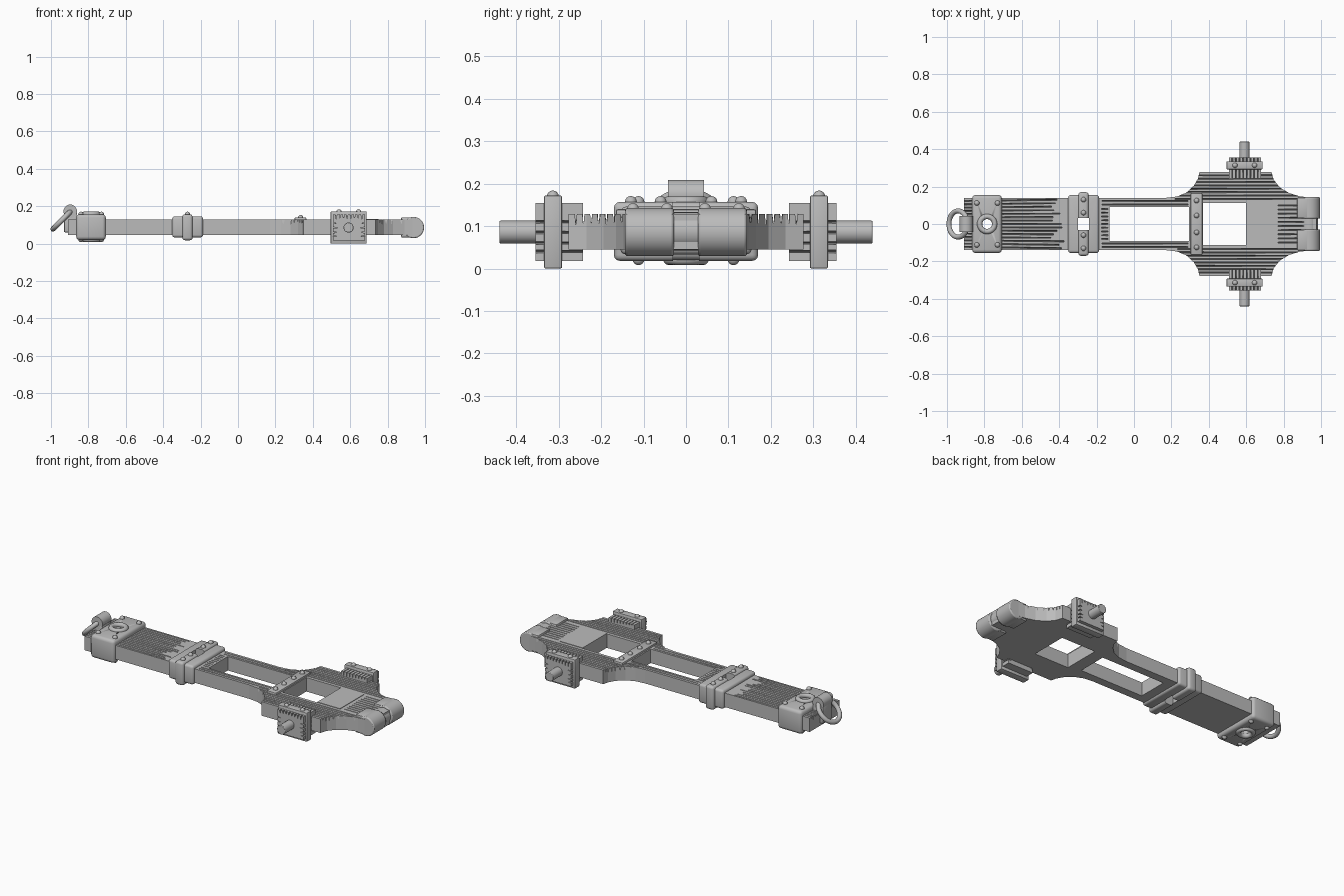
import bpy, bmesh, math, random
from mathutils import Matrix, Vector

random.seed(4)
old = bpy.data.objects.get("Cube")
if old:
    bpy.data.objects.remove(old, do_unlink=True)

GREY = (0.5, 0.5, 0.5, 1)
mat = bpy.data.materials.new("plain grey")
mat.use_nodes = True
mat.diffuse_color = GREY
mat.node_tree.nodes["Principled BSDF"].inputs["Base Color"].default_value = GREY


def finish(name, bm, smooth=True):
    bmesh.ops.recalc_face_normals(bm, faces=bm.faces)
    me = bpy.data.meshes.new(name)
    bm.to_mesh(me)
    bm.free()
    me.materials.append(mat)
    ob = bpy.data.objects.new(name, me)
    bpy.context.collection.objects.link(ob)
    if smooth:
        activate(ob)
        bpy.ops.object.shade_smooth_by_angle(angle=math.radians(35))
    return ob


def activate(ob):
    bpy.ops.object.select_all(action='DESELECT')
    ob.select_set(True)
    bpy.context.view_layer.objects.active = ob


def apply_mod(ob, kind, **settings):
    activate(ob)
    m = ob.modifiers.new(kind, kind)
    for key, value in settings.items():
        setattr(m, key, value)
    bpy.ops.object.modifier_apply(modifier=m.name)


def box(name, x, y, z, bevel=0.0, segments=2):
    bm = bmesh.new()
    bmesh.ops.create_cube(bm, size=1)
    for v in bm.verts:
        v.co = [lo + (c + 0.5) * (hi - lo) for c, (lo, hi) in zip(v.co, (x, y, z))]
    ob = finish(name, bm, False)
    if bevel:
        apply_mod(ob, 'BEVEL', width=bevel, segments=segments)
        bpy.ops.object.shade_smooth_by_angle(angle=math.radians(35))
    return ob


def cylinder(name, centre, radius, length, axis='Z', sides=32, bevel=0.0):
    bm = bmesh.new()
    rot = Matrix.Rotation(math.pi / 2, 4, 'X') if axis == 'Y' else Matrix()
    bmesh.ops.create_cone(bm, cap_ends=True, segments=sides, radius1=radius, radius2=radius,
                          depth=length, matrix=Matrix.Translation(centre) @ rot)
    ob = finish(name, bm)
    if bevel:
        apply_mod(ob, 'BEVEL', width=bevel, segments=2)
    return ob


def torus(name, centre, major, minor, tilt=0.0, n=40, m=12):
    bm = bmesh.new()
    mx = Matrix.Translation(centre) @ Matrix.Rotation(tilt, 4, 'Y')
    grid = []
    for i in range(n):
        a = math.tau * i / n
        row = []
        for j in range(m):
            b = math.tau * j / m
            r = major + minor * math.cos(b)
            row.append(bm.verts.new(mx @ Vector((r * math.cos(a), r * math.sin(a), minor * math.sin(b)))))
        grid.append(row)
    for i in range(n):
        for j in range(m):
            k, l = (i + 1) % n, (j + 1) % m
            bm.faces.new((grid[i][j], grid[k][j], grid[k][l], grid[i][l]))
    return finish(name, bm)


def rivets(name, points, z, radius=0.014):
    bm = bmesh.new()
    for x, y in points:
        bmesh.ops.create_uvsphere(bm, u_segments=14, v_segments=8, radius=radius,
                                  matrix=Matrix.Translation((x, y, z)))
    return finish(name, bm)


def cut(ob, cutter, keep=False):
    apply_mod(ob, 'BOOLEAN', object=cutter, operation='DIFFERENCE', solver='EXACT')
    if not keep:
        bpy.data.objects.remove(cutter, do_unlink=True)


def grooves(lines):
    """Tapering V-shaped wedges; each line is start, end, sideways and downward direction."""
    bm = bmesh.new()
    for start, end, side, down in lines:
        ends = []
        for p, w in ((start, 0.0052), (end, 0.0028)):
            p, s, d = Vector(p), Vector(side) * w, Vector(down)
            ends.append([bm.verts.new(q) for q in (p - s - d * 0.01, p + s - d * 0.01, p + d * 0.024)])
        bm.faces.new(ends[0])
        bm.faces.new(ends[1][::-1])
        for i in range(3):
            j = (i + 1) % 3
            bm.faces.new((ends[0][i], ends[0][j], ends[1][j], ends[1][i]))
    return finish("groove_cutter", bm, False)


# Timber body: outline mirrored across the long axis
TOP, BOTTOM = 0.128, 0.045
half = [(-0.91, 0.14), (0.17, 0.14), (0.23, 0.147), (0.28, 0.168), (0.32, 0.205), (0.342, 0.243),
        (0.35, 0.277), (0.735, 0.277), (0.748, 0.235), (0.78, 0.195), (0.83, 0.165), (0.89, 0.147),
        (0.975, 0.14)]
bm = bmesh.new()
face = bm.faces.new([bm.verts.new((x, y, BOTTOM)) for x, y in half + [(x, -y) for x, y in half[::-1]]])
up = bmesh.ops.extrude_face_region(bm, geom=[face])
bmesh.ops.translate(bm, vec=(0, 0, TOP - BOTTOM), verts=[v for v in up["geom"] if isinstance(v, bmesh.types.BMVert)])
body = finish("timber_body", bm, False)
for x0, x1, w in ((-0.13, 0.295, 0.09), (0.37, 0.6, 0.113)):
    cut(body, box("window_cutter", (x0, x1), (-w, w), (0, 0.3)))

# Weathered grain cut into the top of the timber
lines = []


def grain(x0, x1, y, skew=0.0):
    a, b = (x0, y + skew, TOP), (x1, y - skew, TOP)
    if random.random() < 0.5:
        a, b = b, a
    lines.append((a, b, (0, 1, 0), (0, 0, -1)))


for i in range(15):
    y = -0.126 + i * 0.018
    grain(-0.93, -0.37 - random.uniform(0, 0.08), y, -y * 0.03)
for i in range(9):
    grain(-0.175, -0.14, -0.08 + i * 0.02)
for s in (-1, 1):
    for y in (0.104, 0.123):
        grain(-0.17, 0.29, s * y)
    for i in range(8):
        grain(0.2 + random.uniform(0, 0.08), 0.99 - random.uniform(0, 0.12), s * (0.134 + i * 0.018))
for i in range(10):
    grain(0.77, 0.91, -0.099 + i * 0.022)
cut(body, grooves(lines))

# Rounded end cap with an eyelet
end_cap = box("end_cap", (-0.865, -0.707), (-0.155, 0.155), (0.02, 0.157), 0.018, 3)
eyelet = [torus("eyelet_top", (-0.785, 0, 0.157), 0.04, 0.014), torus("eyelet_bottom", (-0.785, 0, 0.022), 0.04, 0.014)]
bore = cylinder("bore_cutter", (-0.785, 0, 0.1), 0.03, 0.5)
cut(body, bore, True)
cut(end_cap, bore)
corners = [(x, y) for x in (-0.84, -0.73) for y in (-0.112, 0.112)]
rivets("end_cap_rivets_top", corners, 0.157)
rivets("end_cap_rivets_bottom", corners, 0.022)

# Tow ring held by a curled eye
torus("tow_ring", (-0.94, 0, 0.127), 0.07, 0.0135, -math.pi / 4)
cylinder("ring_eye", (-0.897, 0, 0.173), 0.036, 0.084, 'Y')
box("ring_eye_strap", (-0.93, -0.86), (-0.042, 0.042), (0.06, 0.165), 0.006)

# Middle collar with raised band and a square slot
slot = box("slot_cutter", (-0.3, -0.24), (-0.031, 0.031), (-0.1, 0.4))
cut(body, slot, True)
for name, x, w, z in (("collar", (-0.352, -0.187), 0.155, (0.033, 0.146)),
                      ("collar_band", (-0.298, -0.243), 0.17, (0.018, 0.157))):
    cut(box(name, x, (-w, w), z, 0.014, 3), slot, True)
bpy.data.objects.remove(slot, do_unlink=True)
rivets("collar_rivets", [(-0.27, y) for y in (-0.13, -0.06, 0.06, 0.13)], 0.157)

# Cross strap between the two windows
box("cross_strap", (0.303, 0.365), (-0.165, 0.165), (0.12, 0.14), 0.005)
rivets("cross_strap_rivets", [(0.335, y) for y in (-0.125, -0.045, 0.045, 0.125)], 0.14)

# Smooth panel behind the second window
box("inner_panel", (0.6, 0.75), (-0.113, 0.113), (0.1, 0.131))

# Axle blocks on both sides
for s, side in ((1, "back"), (-1, "front")):
    def span(a, b):
        return tuple(sorted((s * a, s * b)))
    block = box("axle_block_" + side, (0.508, 0.678), span(0.243, 0.355), (0.018, 0.155))
    marks = []
    for i in range(8):
        x = 0.525 + i * 0.0195
        marks.append(((x, s * 0.37, 0.155), (x, s * 0.23, 0.155), (1, 0, 0), (0, 0, -1)))
    for z in (0.04, 0.06, 0.085, 0.11):
        marks.append(((0.508, s * 0.37, z), (0.508, s * 0.23, z), (0, 0, 1), (1, 0, 0)))
        marks.append(((0.678, s * 0.37, z), (0.678, s * 0.23, z), (0, 0, 1), (-1, 0, 0)))
    cut(block, grooves(marks))
    box("axle_strap_" + side, (0.495, 0.687), span(0.292, 0.335), (0, 0.172), 0.004)
    rivets("axle_strap_rivets_" + side, [(x, s * 0.314) for x in (0.54, 0.645)], 0.17)
    cylinder("axle_" + side, (0.591, s * 0.375, 0.086), 0.027, 0.13, 'Y', 24, 0.003)

# Hinge knuckles at the far end
for s, side in ((1, "back"), (-1, "front")):
    cylinder("hinge_knuckle_" + side, (0.938, s * 0.086, 0.086), 0.057, 0.115, 'Y', 32, 0.006)
    box("hinge_leaf_" + side, (0.872, 0.938), (s * 0.086 - 0.055, s * 0.086 + 0.055), (0.033, 0.141), 0.006)
cylinder("hinge_pin", (0.938, 0, 0.088), 0.045, 0.08, 'Y')
